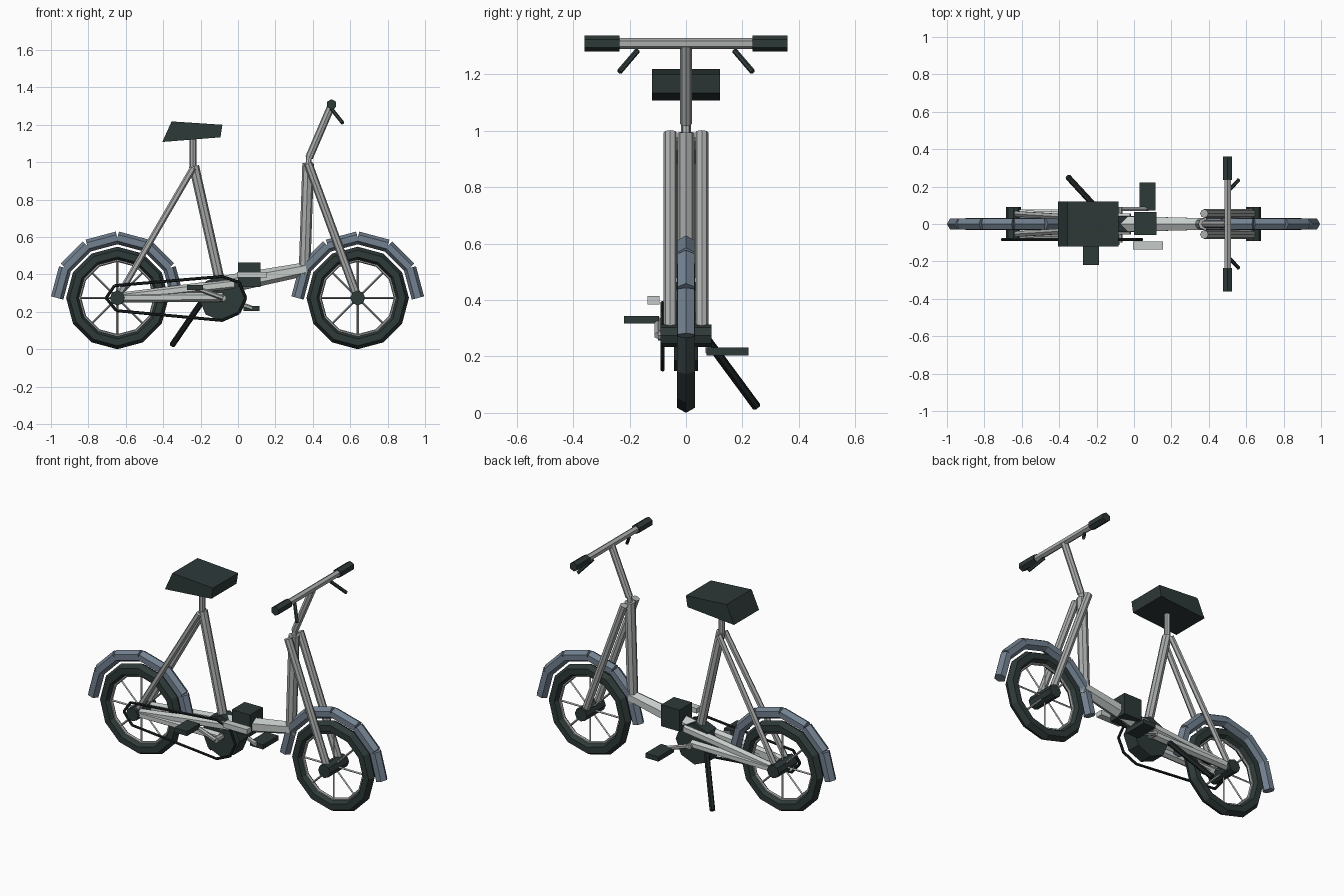
import bpy, bmesh, math
from mathutils import Vector, Matrix

cube = bpy.data.objects.get("Cube")
if cube:
    bpy.data.objects.remove(cube)


def material(name, r, g, b):
    m = bpy.data.materials.new(name)
    m.use_nodes = True
    m.diffuse_color = (r, g, b, 1)
    m.node_tree.nodes["Principled BSDF"].inputs["Base Color"].default_value = (r, g, b, 1)
    return m


FRAME = material("frame light grey", 0.56, 0.60, 0.58)
STEEL = material("steel grey", 0.40, 0.42, 0.41)
DARK = material("charcoal", 0.027, 0.041, 0.040)
BLACK = material("chain black", 0.012, 0.016, 0.016)
BLUE = material("fender slate blue", 0.17, 0.22, 0.28)


def finish(name, bm, mat):
    bmesh.ops.recalc_face_normals(bm, faces=bm.faces)
    mesh = bpy.data.meshes.new(name)
    bm.to_mesh(mesh)
    bm.free()
    mesh.materials.append(mat)
    obj = bpy.data.objects.new(name, mesh)
    bpy.context.collection.objects.link(obj)
    return obj


def add_rod(bm, a, b, r1, r2, sides):
    """Add a prism from a to b, one edge kept in the bike's plane."""
    a, b = Vector(a), Vector(b)
    axis = (b - a).normalized()
    ref = Vector((0, 1, 0)) if abs(axis.y) < 0.9 else Vector((1, 0, 0))
    u = (ref - axis * ref.dot(axis)).normalized()
    v = axis.cross(u)
    rings = []
    for p, r in ((a, r1), (b, r2)):
        ring = []
        for i in range(sides):
            t = math.tau * i / sides
            ring.append(bm.verts.new(p + r * (math.sin(t) * u + math.cos(t) * v)))
        rings.append(ring)
    for i in range(sides):
        j = (i + 1) % sides
        bm.faces.new((rings[0][i], rings[0][j], rings[1][j], rings[1][i]))
    bm.faces.new(rings[0])
    bm.faces.new(rings[1])


def rod(name, a, b, r, mat, sides=6, r2=None):
    bm = bmesh.new()
    add_rod(bm, a, b, r, r if r2 is None else r2, sides)
    return finish(name, bm, mat)


def chain_of_rods(name, points, r, mat):
    bm = bmesh.new()
    for a, b in zip(points, points[1:]):
        add_rod(bm, a, b, r, r, 6)
    return finish(name, bm, mat)


def box(name, center, size, mat):
    bm = bmesh.new()
    m = Matrix.Translation(center) @ Matrix.Diagonal((*size, 1))
    bmesh.ops.create_cube(bm, size=1, matrix=m)
    return finish(name, bm, mat)


def ring(name, center, major, minor, sides, mat):
    bpy.ops.mesh.primitive_torus_add(
        major_segments=12, minor_segments=sides, major_radius=major,
        minor_radius=minor, location=center, rotation=(math.pi / 2, 0, 0))
    obj = bpy.context.object
    obj.name = name
    obj.data.materials.append(mat)


def around(center, radius, degrees):
    t = math.radians(degrees)
    return center + radius * Vector((math.cos(t), 0, math.sin(t)))


# Wheels, hubs and fenders
REAR, FRONT = Vector((-0.645, 0, 0.28)), Vector((0.64, 0, 0.28))
for label, c in (("rear", REAR), ("front", FRONT)):
    ring(label + "_tyre", c, 0.237, 0.037, 6, DARK)
    ring(label + "_rim", c, 0.203, 0.010, 6, STEEL)
    bm = bmesh.new()
    for k in range(8):
        add_rod(bm, c, around(c, 0.2, 45 * k), 0.006, 0.006, 4)
    finish(label + "_spokes", bm, STEEL)
    side = Vector((0, 0.091, 0))
    rod(label + "_hub", c - side, c + side, 0.04, DARK, 8)
    arc = [around(c, 0.322, 30 * k) for k in range(7)]
    chain_of_rods(label + "_fender", arc, 0.034, BLUE)

# Frame
rod("head_tube", (0.355, 0, 0.40), (0.375, 0, 1.0), 0.031, STEEL, 8)
rod("main_beam", (-0.1, 0, 0.345), (0.365, 0, 0.435), 0.05, FRAME, 6, 0.036)
rod("seat_tube", (-0.09, 0, 0.34), (-0.235, 0, 0.985), 0.027, STEEL, 8)
rod("seat_post", (-0.24, 0, 0.96), (-0.24, 0, 1.15), 0.018, STEEL, 8)
for label, s in (("right", -1), ("left", 1)):
    rod(label + "_fork_leg", (0.375, s * 0.056, 1.0), (0.64, s * 0.056, 0.28), 0.023, STEEL, 8)
    rod(label + "_seat_stay", (-0.24, s * 0.03, 0.975), (-0.645, s * 0.055, 0.28), 0.017, STEEL)
    rod(label + "_chain_stay", (-0.645, s * 0.055, 0.28), (-0.08, s * 0.055, 0.285), 0.025, FRAME)
    rod(label + "_upper_stay", (-0.645, s * 0.055, 0.285), (-0.02, s * 0.03, 0.355), 0.022, FRAME, 6, 0.03)

# Steering
rod("headset", (0.375, 0, 0.98), (0.38, 0, 1.04), 0.015, FRAME, 8)
rod("stem", (0.38, 0, 1.03), (0.5, 0, 1.31), 0.021, STEEL, 8)
rod("handlebar", (0.5, -0.25, 1.315), (0.5, 0.25, 1.315), 0.02, STEEL)
for label, s in (("right", -1), ("left", 1)):
    rod(label + "_grip", (0.5, s * 0.235, 1.315), (0.5, s * 0.36, 1.315), 0.028, DARK)
    rod(label + "_brake_lever", (0.5, s * 0.172, 1.29), (0.56, s * 0.236, 1.215), 0.010, DARK)

# Saddle: side outline pushed across the width
bm = bmesh.new()
outline = [(-0.355, 1.224), (-0.083, 1.206), (-0.094, 1.139), (-0.405, 1.114)]
face = bm.faces.new([bm.verts.new((x, -0.12, z)) for x, z in outline])
new = bmesh.ops.extrude_face_region(bm, geom=[face])["geom"]
bmesh.ops.translate(bm, vec=(0, 0.24, 0), verts=[g for g in new if isinstance(g, bmesh.types.BMVert)])
finish("saddle", bm, DARK)

# Drive: motor, battery, cranks, pedals and chain
rod("motor", (-0.085, -0.042, 0.28), (-0.085, 0.042, 0.28), 0.125, DARK, 8)
box("battery", (0.06, 0.003, 0.405), (0.122, 0.122, 0.13), DARK)
box("side_plate", (0.075, -0.115, 0.405), (0.16, 0.042, 0.03), FRAME)
rod("crank_axle", (-0.08, -0.1, 0.28), (-0.08, 0.09, 0.28), 0.018, STEEL, 8)
rod("right_crank", (-0.08, -0.1, 0.28), (-0.23, -0.1, 0.335), 0.013, STEEL)
rod("left_crank", (-0.08, 0.08, 0.28), (0.075, 0.08, 0.225), 0.013, STEEL)
box("right_pedal", (-0.23, -0.158, 0.336), (0.086, 0.125, 0.028), DARK)
box("left_pedal", (0.073, 0.147, 0.224), (0.086, 0.148, 0.028), DARK)
loop = [(-0.705, 0.28), (-0.66, 0.346), (-0.085, 0.395), (0.005, 0.365), (0.042, 0.28),
        (0.005, 0.2), (-0.085, 0.16), (-0.65, 0.212), (-0.705, 0.28)]
chain_of_rods("chain", [(x, -0.083, z) for x, z in loop], 0.008, BLACK)

# Kickstand
rod("kickstand", (-0.19, 0.075, 0.265), (-0.352, 0.25, 0.028), 0.016, BLACK)

# Settle the model on the ground
bpy.context.view_layer.update()
meshes = [o for o in bpy.context.scene.objects if o.type == 'MESH']
low = min((o.matrix_world @ v.co).z for o in meshes for v in o.data.vertices)
for o in meshes:
    o.location.z -= low
